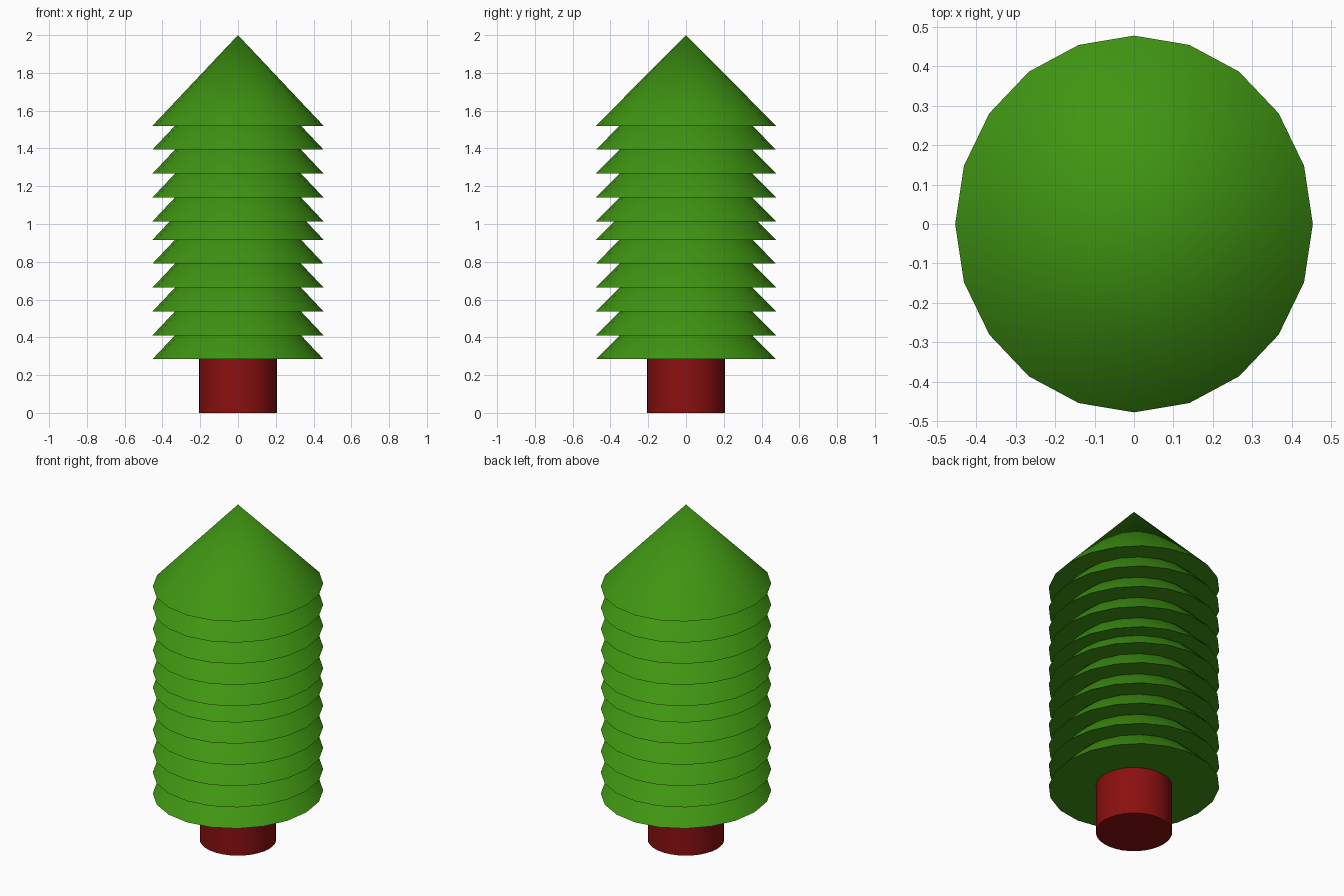
import bpy
from math import radians

if "Cube" in bpy.data.objects:
    bpy.data.objects.remove(bpy.data.objects["Cube"])


def material(name, color):
    mat = bpy.data.materials.new(name)
    mat.diffuse_color = color
    mat.use_nodes = True
    mat.node_tree.nodes["Principled BSDF"].inputs["Base Color"].default_value = mat.diffuse_color
    return mat


def finish(name, mat):
    obj = bpy.context.object
    obj.name = name
    obj.data.materials.append(mat)
    bpy.ops.object.shade_smooth_by_angle(angle=radians(30))
    return obj


green = material("foliage_green", (0.05, 0.30, 0.006, 1))
red = material("trunk_red", (0.26, 0.005, 0.005, 1))

# Trunk, tucked into the lowest tier
bpy.ops.mesh.primitive_cylinder_add(vertices=32, radius=0.207, depth=0.41,
                                    location=(0, 0, 0.205))
finish("trunk", red)

# Foliage: two stacks of overlapping 20-sided cones, slightly deeper in y
HEIGHT = 0.48
STEP = 0.1265
bases = [0.284 + i * STEP for i in range(6)] + [1.014 + i * STEP for i in range(5)]
for i, z in enumerate(bases):
    bpy.ops.mesh.primitive_cone_add(vertices=20, radius1=1, radius2=0, depth=HEIGHT,
                                    location=(0, 0, z + HEIGHT / 2))
    tier = finish(f"foliage_tier_{i + 1}", green)
    tier.scale = (0.453, 0.477, 1)
